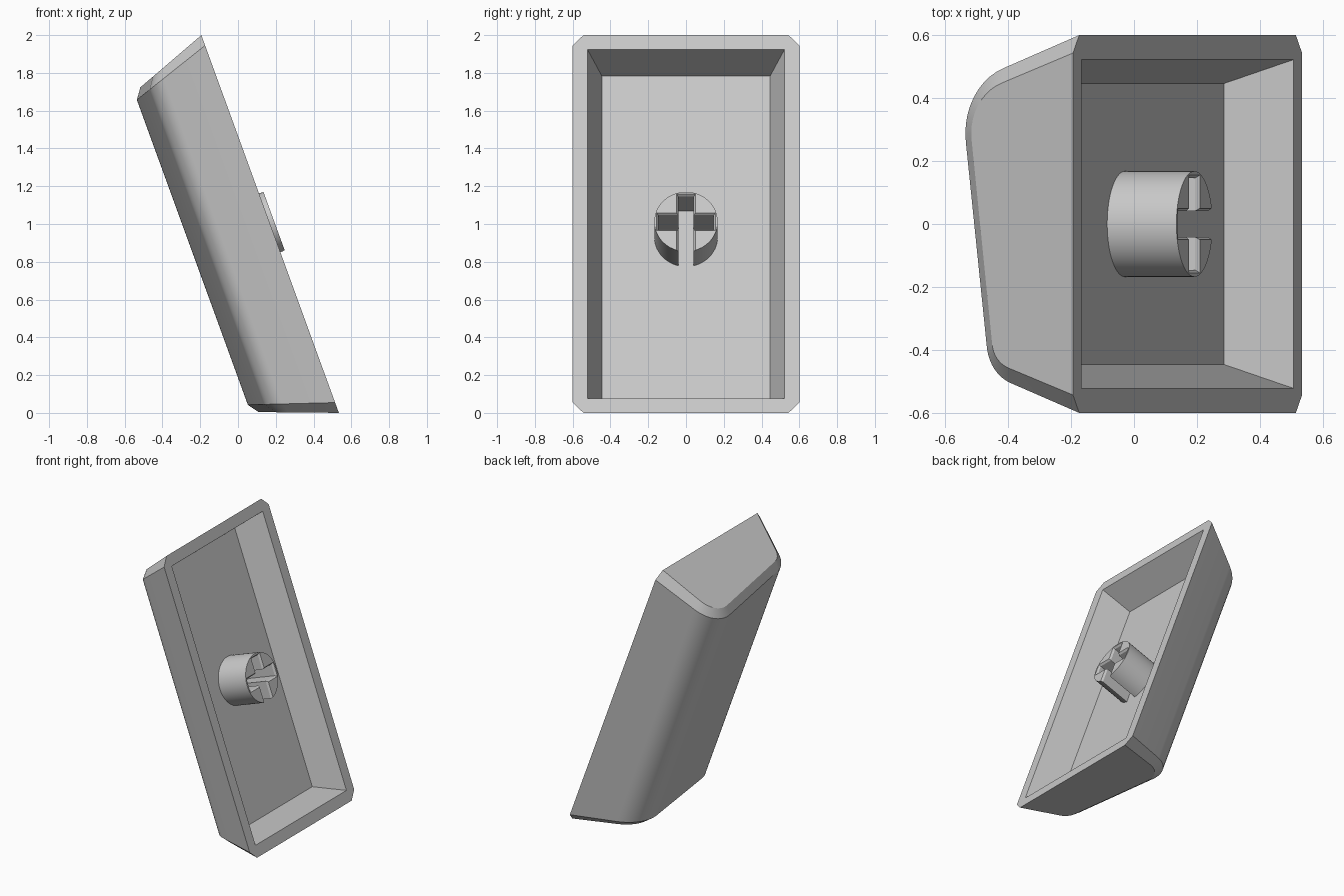
import bpy, bmesh, math
from mathutils import Vector, Matrix

if "Cube" in bpy.data.objects:
    bpy.data.objects.remove(bpy.data.objects["Cube"])

# Local frame: x = out of the opening, y = width, z = long axis; leaned back by 20 degrees
LEAN = Matrix.Translation((0.17, 0, 1.0)) @ Matrix.Rotation(math.radians(-20), 4, 'Y')
HALF, TAPER = 1.064, 0.375

grey = bpy.data.materials.new("light_grey_plastic")
colour = (0.58, 0.58, 0.58, 1)
grey.diffuse_color = colour
grey.use_nodes = True
grey.node_tree.nodes["Principled BSDF"].inputs["Base Color"].default_value = colour


def loft(name, rings):
    """Closed solid through rings with equal point counts."""
    bm = bmesh.new()
    loops = [[bm.verts.new(p) for p in ring] for ring in rings]
    n = len(loops[0])
    for low, high in zip(loops, loops[1:]):
        for i in range(n):
            j = (i + 1) % n
            bm.faces.new((low[i], low[j], high[j], high[i]))
    bm.faces.new(loops[0])
    bm.faces.new(loops[-1])
    bmesh.ops.recalc_face_normals(bm, faces=bm.faces)
    mesh = bpy.data.meshes.new(name)
    bm.to_mesh(mesh)
    bm.free()
    obj = bpy.data.objects.new(name, mesh)
    mesh.materials.append(grey)
    obj.matrix_world = LEAN
    bpy.context.collection.objects.link(obj)
    return obj


def activate(obj):
    bpy.ops.object.select_all(action='DESELECT')
    obj.select_set(True)
    bpy.context.view_layer.objects.active = obj


def carve(obj, cutter):
    cutter.hide_render = True
    mod = obj.modifiers.new("carve", 'BOOLEAN')
    mod.operation, mod.solver, mod.object = 'DIFFERENCE', 'EXACT', cutter
    activate(obj)
    bpy.ops.object.modifier_apply(modifier=mod.name)
    bpy.data.objects.remove(cutter)
    bpy.ops.object.shade_smooth_by_angle(angle=math.radians(25))


def fillet(before, corner, after, length, steps=10):
    """Circular arc that rounds a corner."""
    u, v = (before - corner).normalized(), (after - corner).normalized()
    start, end = corner + u * length, corner + v * length
    w = math.sin(u.angle(v) / 2)
    arc = []
    for k in range(steps + 1):
        t = k / steps
        b0, b1, b2 = (1 - t) ** 2, 2 * t * (1 - t) * w, t * t
        arc.append((start * b0 + corner * b1 + end * b2) / (b0 + b1 + b2))
    return arc


# Shell cross-section as (width, depth): sloped sides, tilted back, two rounded shoulders
rim_a, rim_b = Vector((-0.6, 0)), Vector((0.6, 0))
low, high = Vector((-0.476, 0.345)), Vector((0.435, 0.458))
section = ([rim_a] + fillet(rim_a, low, high, 0.085)
           + fillet(low, high, rim_b, 0.175) + [rim_b])

# Section inset used for the chamfered ends
inset = []
for i, p in enumerate(section):
    if i in (0, len(section) - 1):
        inset.append(Vector((p.x * 0.905, 0)))
        continue
    t = (section[i + 1] - p).normalized() + (p - section[i - 1]).normalized()
    t.normalize()
    inset.append(Vector((p.x + 0.05 * t.y, p.y - 0.04 * t.x)))


def end_ring(points, side, back, ease=0.0):
    return [(-p.y, p.x, side * (HALF - TAPER * p.y - back + ease * p.y)) for p in points]


shell = loft("shell", [end_ring(inset, -1, 0), end_ring(section, -1, 0.058, 0.04),
                       end_ring(section, 1, 0.058, 0.04), end_ring(inset, 1, 0)])


# Tapered hollow
def rectangle(x, y, z):
    return [(x, -y, -z), (x, y, -z), (x, y, z), (x, -y, z)]


FLOOR = -0.209
grow = 0.1
hollow = loft("hollow_cutter", [
    rectangle(FLOOR, 0.446, 0.911),
    rectangle(0, 0.522, 0.984),
    rectangle(grow, 0.522, 0.984)])
carve(shell, hollow)

# Round stem with a cross slot that breaks through its lower wall
CENTRE = 0.004


def circle(x, r, count=48):
    angles = [2 * math.pi * k / count for k in range(count)]
    return [(x, r * math.cos(a), CENTRE + r * math.sin(a)) for a in angles]


def cross(x, w, arm):
    down = -0.3
    outline = [(-w, down), (w, down), (w, -w), (arm, -w), (arm, w), (w, w),
               (w, arm), (-w, arm), (-w, w), (-arm, w), (-arm, -w), (-w, -w)]
    return [(x, y, CENTRE + z) for y, z in outline]


stem = loft("stem", [circle(FLOOR - 0.01, 0.168), circle(0.025, 0.168)])
slot = loft("slot_cutter", [cross(-0.3, 0.041, 0.146), cross(0.012, 0.041, 0.146),
                            cross(0.025, 0.05, 0.155), cross(0.06, 0.05, 0.155)])
carve(stem, slot)
